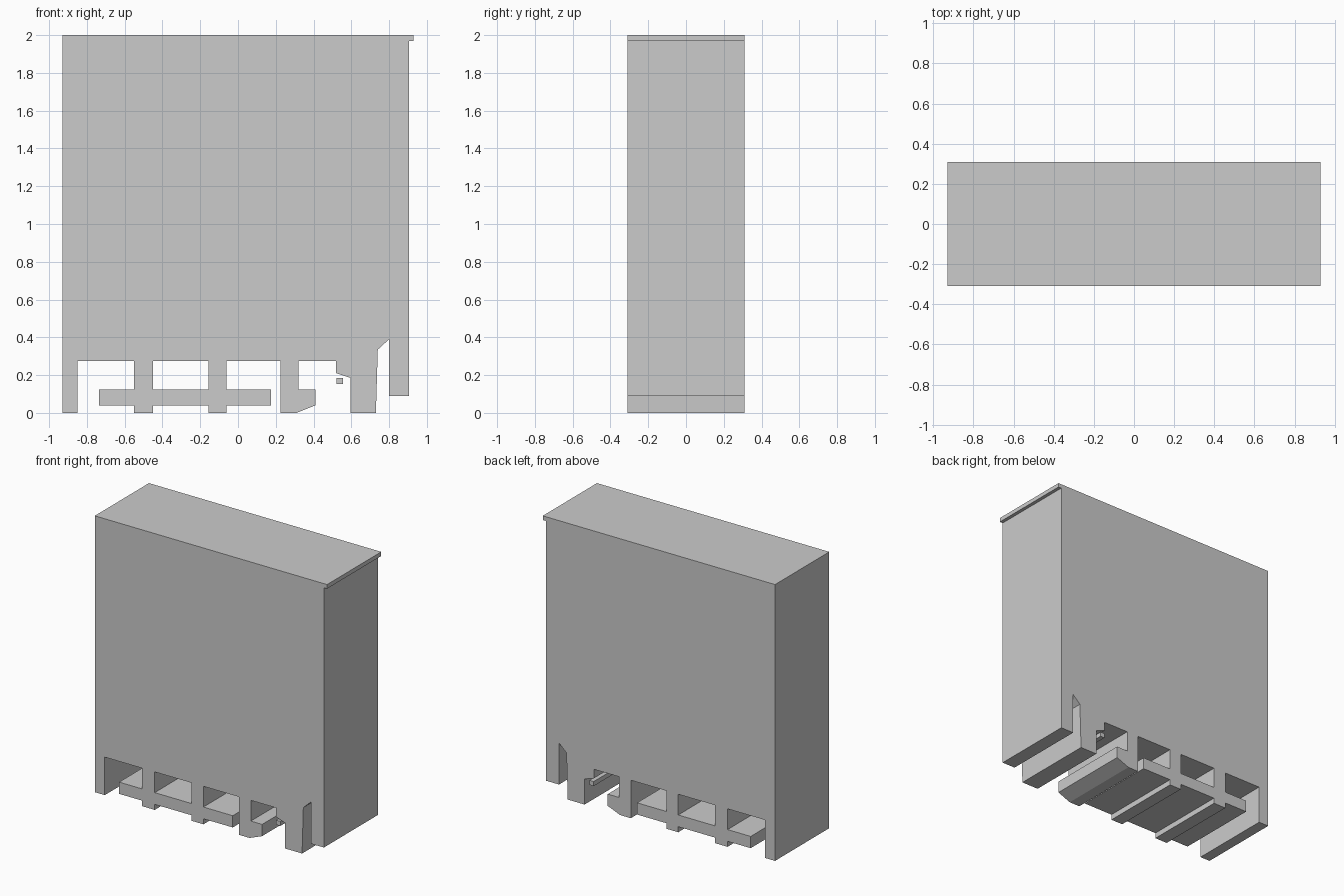
import bpy, bmesh
from math import pi
from mathutils import Matrix

if "Cube" in bpy.data.objects:
    bpy.data.objects.remove(bpy.data.objects["Cube"])

HALF_DEPTH = 0.31


def extrude_profile(name, loops):
    """Extrude flat (x, z) loops along y; inner loops become holes."""
    curve = bpy.data.curves.new(name + "_profile", 'CURVE')
    curve.dimensions = '2D'
    curve.fill_mode = 'BOTH'
    curve.extrude = HALF_DEPTH
    for loop in loops:
        spline = curve.splines.new('POLY')
        spline.points.add(len(loop) - 1)
        for point, (x, z) in zip(spline.points, loop):
            point.co = (x, z, 0, 1)
        spline.use_cyclic_u = True
    temp = bpy.data.objects.new(name + "_profile", curve)
    bpy.context.collection.objects.link(temp)
    mesh = bpy.data.meshes.new_from_object(
        temp.evaluated_get(bpy.context.evaluated_depsgraph_get()))
    bpy.data.objects.remove(temp)
    bpy.data.curves.remove(curve)

    # Weld caps to sides, stand the profile upright, keep faces flat
    bm = bmesh.new()
    bm.from_mesh(mesh)
    bmesh.ops.remove_doubles(bm, verts=bm.verts, dist=1e-4)
    bmesh.ops.transform(bm, matrix=Matrix.Rotation(pi / 2, 4, 'X'), verts=bm.verts)
    bmesh.ops.recalc_face_normals(bm, faces=bm.faces)
    for face in bm.faces:
        face.smooth = False
    bm.to_mesh(mesh)
    bm.free()
    mesh.name = name
    obj = bpy.data.objects.new(name, mesh)
    bpy.context.collection.objects.link(obj)
    return obj


def rect(x0, x1, z0, z1):
    return [(x0, z0), (x1, z0), (x1, z1), (x0, z1)]


# Heights shared by the rail mounting features
ROOF, RAIL_TOP, RAIL_LOW = 0.275, 0.125, 0.04

# Left wall and foot
left_leg = [(-0.93, 2), (-0.93, 0), (-0.85, 0), (-0.85, ROOF)]
# Cross rail carried by two posts
rail = [(-0.55, ROOF), (-0.55, RAIL_TOP), (-0.735, RAIL_TOP), (-0.735, RAIL_LOW)]
for x0, x1 in ((-0.55, -0.45), (-0.155, -0.06)):
    rail += [(x0, RAIL_LOW), (x0, 0), (x1, 0), (x1, RAIL_LOW)]
rail += [(0.175, RAIL_LOW), (0.175, RAIL_TOP), (-0.06, RAIL_TOP), (-0.06, ROOF)]
# Hooked post
hook = [(0.225, ROOF), (0.225, 0), (0.31, 0), (0.41, RAIL_LOW),
        (0.41, RAIL_TOP), (0.32, RAIL_TOP), (0.32, ROOF)]
# Latch leg, slanted slot and right wall
latch = [(0.52, ROOF), (0.52, 0.21), (0.595, 0.185), (0.595, 0), (0.73, 0),
         (0.74, 0.335), (0.80, 0.39), (0.80, 0.09), (0.905, 0.09)]
# Lip along the top right edge
lip = [(0.905, 1.97), (0.93, 1.97), (0.93, 2)]

# Window between the two posts is a hole
window = rect(-0.45, -0.155, RAIL_TOP, ROOF)
extrude_profile("housing", [left_leg + rail + hook + latch + lip, window])

# Small free bar beside the latch
extrude_profile("latch_pin", [rect(0.522, 0.556, 0.153, 0.186)])
